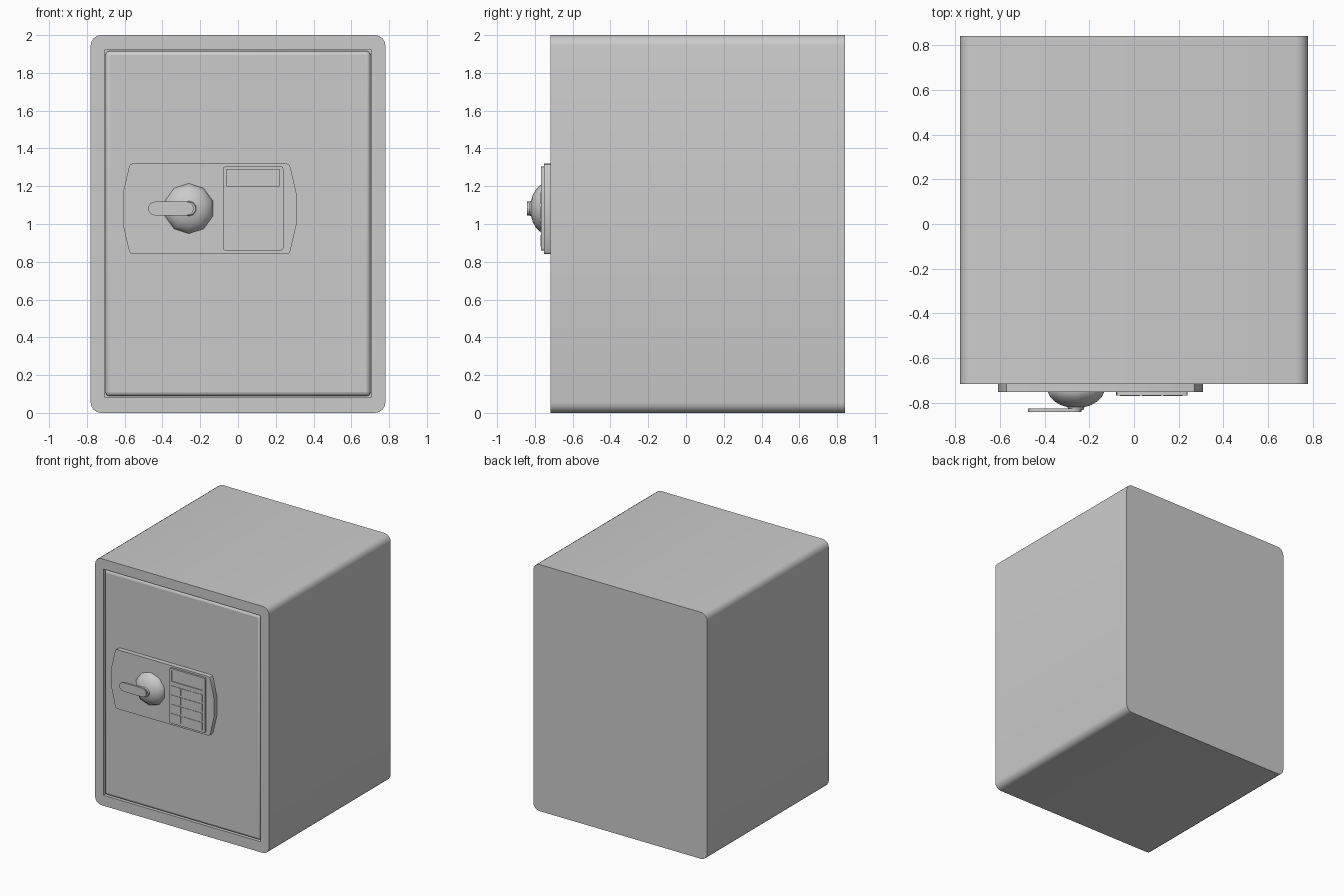
import bpy, bmesh, math

if "Cube" in bpy.data.objects:
    bpy.data.objects.remove(bpy.data.objects["Cube"])

FRONT, BACK = -0.717, 0.843


def finish(name, bm, angle=35):
    bmesh.ops.recalc_face_normals(bm, faces=bm.faces)
    me = bpy.data.meshes.new(name)
    bm.to_mesh(me)
    bm.free()
    ob = bpy.data.objects.new(name, me)
    bpy.context.collection.objects.link(ob)
    smooth(ob, angle)
    return ob


def activate(ob):
    bpy.ops.object.select_all(action='DESELECT')
    ob.select_set(True)
    bpy.context.view_layer.objects.active = ob


def smooth(ob, angle=35):
    activate(ob)
    bpy.ops.object.shade_smooth_by_angle(angle=math.radians(angle))


def prism(name, pts, y0, y1):
    """Extrude an x-z outline from y0 to y1."""
    bm = bmesh.new()
    a = [bm.verts.new((x, y0, z)) for x, z in pts]
    b = [bm.verts.new((x, y1, z)) for x, z in pts]
    bm.faces.new(a)
    bm.faces.new(b[::-1])
    n = len(pts)
    for i in range(n):
        j = (i + 1) % n
        bm.faces.new((a[i], b[i], b[j], a[j]))
    return finish(name, bm)


def rounded(x0, x1, z0, z1, r=0.0, seg=4):
    """Rounded rectangle outline."""
    if r == 0:
        return [(x0, z0), (x1, z0), (x1, z1), (x0, z1)]
    pts = []
    corners = [(x1 - r, z1 - r), (x0 + r, z1 - r), (x0 + r, z0 + r), (x1 - r, z0 + r)]
    for q, (cx, cz) in enumerate(corners):
        for i in range(seg + 1):
            t = math.pi / 2 * (q + i / seg)
            pts.append((cx + r * math.cos(t), cz + r * math.sin(t)))
    return pts


def cut(ob, cutter):
    cutter.hide_render = True
    mod = ob.modifiers.new("recess", 'BOOLEAN')
    mod.operation = 'DIFFERENCE'
    mod.solver = 'EXACT'
    mod.object = cutter
    activate(ob)
    bpy.ops.object.modifier_apply(modifier=mod.name)
    bpy.data.objects.remove(cutter)
    smooth(ob)


# cabinet with door recess
body = prism("safe_body", rounded(-0.78, 0.78, 0, 2, 0.055), FRONT, BACK)
cut(body, prism("recess_cutter", rounded(-0.706, 0.706, 0.085, 1.92), FRONT - 0.1, FRONT + 0.05))

# door with softened front edge
door = prism("door", rounded(-0.702, 0.702, 0.089, 1.916), FRONT + 0.003, FRONT + 0.055)
bev = door.modifiers.new("soft_edge", 'BEVEL')
bev.width, bev.segments = 0.022, 3
activate(door)
bpy.ops.object.modifier_apply(modifier=bev.name)
smooth(door)

# lock plate, mirrored about its own centre
cx, cz = -0.15, 1.08
quarter = [(0.46, 0.08), (0.427, 0.222), (0.42, 0.235), (0.408, 0.24)]
right = [(x, -z) for x, z in quarter[::-1]] + quarter
outline = right + [(-x, -z) for x, z in right]
prism("lock_plate", [(cx + x, cz + z) for x, z in outline], FRONT + 0.01, -0.752)

# keypad with display recess and buttons
pad = prism("keypad", rounded(-0.08, 0.24, 0.86, 1.305, 0.012, 2), -0.745, -0.767)
cut(pad, prism("display_cutter", rounded(-0.06, 0.22, 1.2, 1.288), -0.8, -0.759))
for row in range(4):
    for col in range(3):
        x, z = -0.062 + col * 0.097, 0.88 + row * 0.075
        prism(f"button_{row}_{col}", rounded(x, x + 0.086, z, z + 0.062), -0.765, -0.771)

# ten-sided domed knob with neck
KX, KZ, SIDES = -0.26, 1.082, 10
bm = bmesh.new()
prev = None
profile = [(0.133, -0.745), (0.133, -0.753), (0.121, -0.775), (0.1, -0.795),
           (0.072, -0.811), (0.04, -0.82), (0.036, -0.832)]
for r, y in profile:
    ring = []
    for i in range(SIDES):
        t = math.pi / 2 + math.tau * i / SIDES
        ring.append(bm.verts.new((KX + r * math.cos(t), y, KZ + r * math.sin(t))))
    if prev:
        for i in range(SIDES):
            j = (i + 1) % SIDES
            bm.faces.new((prev[i], prev[j], ring[j], ring[i]))
    else:
        bm.faces.new(ring)
    prev = ring
bm.faces.new(prev)
finish("knob", bm, 40)

# lever handle
prism("lever", rounded(-0.475, -0.235, KZ - 0.036, KZ + 0.036, 0.0355, 4), -0.826, -0.842)
